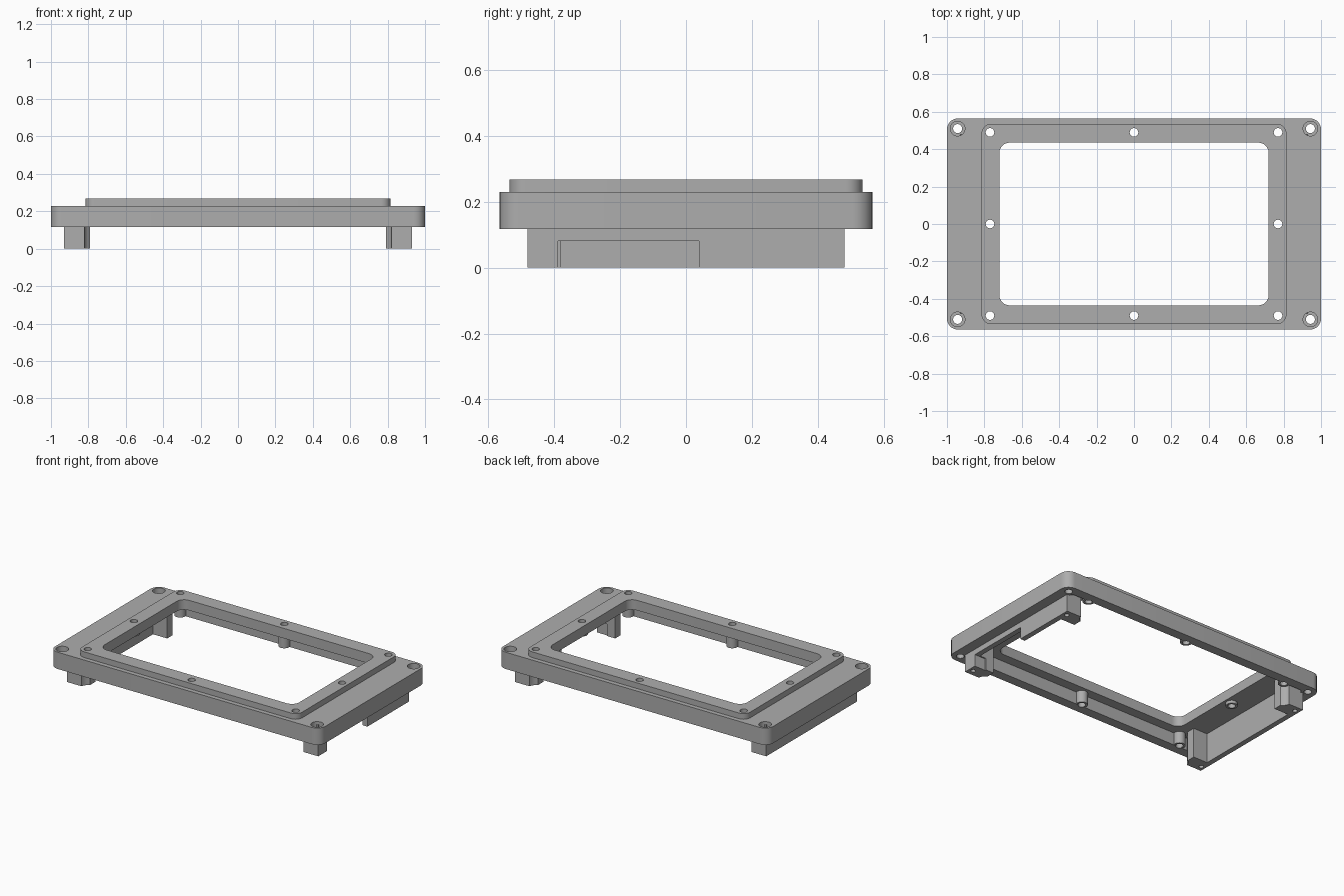
import bpy, bmesh
from math import cos, sin, pi, radians

cube = bpy.data.objects.get("Cube")
if cube:
    bpy.data.objects.remove(cube, do_unlink=True)

grey = bpy.data.materials.new("neutral grey")
grey.use_nodes = True
color = (0.42, 0.42, 0.42, 1)
grey.diffuse_color = color
grey.node_tree.nodes["Principled BSDF"].inputs["Base Color"].default_value = color


def prism(name, points, z0, z1):
    """Extrude a plan outline from z0 to z1."""
    bm = bmesh.new()
    face = bm.faces.new([bm.verts.new((x, y, z0)) for x, y in points])
    ext = bmesh.ops.extrude_face_region(bm, geom=[face])
    top = [v for v in ext["geom"] if isinstance(v, bmesh.types.BMVert)]
    bmesh.ops.translate(bm, verts=top, vec=(0, 0, z1 - z0))
    bmesh.ops.recalc_face_normals(bm, faces=bm.faces)
    mesh = bpy.data.meshes.new(name)
    bm.to_mesh(mesh)
    bm.free()
    mesh.materials.append(grey)
    obj = bpy.data.objects.new(name, mesh)
    bpy.context.collection.objects.link(obj)
    return obj


def circle(x, y, r, start=0, sweep=2 * pi, n=32):
    return [(x + r * cos(start + sweep * i / n), y + r * sin(start + sweep * i / n))
            for i in range(n)]


def rounded(hx, hy, r):
    """Rounded rectangle outline with half sizes hx, hy."""
    pts = []
    for i, (sx, sy) in enumerate([(1, 1), (-1, 1), (-1, -1), (1, -1)]):
        pts += circle(sx * (hx - r), sy * (hy - r), r, i * pi / 2, pi / 2 * 8 / 7, 8)
    return pts


def combine(target, tool, operation):
    """Apply a boolean and discard the tool object."""
    tool.hide_render = True
    mod = target.modifiers.new("bool", "BOOLEAN")
    mod.operation, mod.solver, mod.object = operation, "EXACT", tool
    bpy.context.view_layer.objects.active = target
    bpy.ops.object.modifier_apply(modifier=mod.name)
    bpy.data.objects.remove(tool, do_unlink=True)


def cut(target, points, z0, z1):
    combine(target, prism("cutter", points, z0, z1), "DIFFERENCE")


def add(target, points, z0, z1):
    combine(target, prism("addition", points, z0, z1), "UNION")


# Flange with raised bezel, hollow underside and window opening
frame = prism("bezel_frame", rounded(1, 0.565, 0.06), 0.117, 0.229)
add(frame, rounded(0.815, 0.535, 0.05), 0.15, 0.267)
cut(frame, rounded(0.91, 0.5, 0.02), 0, 0.2)
cut(frame, rounded(0.72, 0.435, 0.055), 0, 0.4)

# Screw bosses around the bezel, then their through holes
screws = [(x, y) for x in (-0.77, 0, 0.77) for y in (-0.49, 0, 0.49) if x or y]
for x, y in screws:
    add(frame, circle(x, y, 0.036), 0.12 if y else 0.18, 0.22)
for x, y in screws:
    cut(frame, circle(x, y, 0.023), 0, 0.4)

# Counterbored mounting holes in the flange corners
for x in (-0.943, 0.943):
    for y in (-0.51, 0.51):
        cut(frame, circle(x, y, 0.024), 0, 0.4)
        cut(frame, circle(x, y, 0.039), 0.175, 0.4)

# End walls with corner feet, scalloped around the screw bosses
half = [(0.895, 0.38), (0.79, 0.38), (0.79, 0.437), (0.805, 0.447),
        (0.817, 0.463), (0.822, 0.48), (0.93, 0.48)]
outline = half + [(x, -y) for x, y in reversed(half)]
walls = []
for side, name in ((1, "left_end_wall"), (-1, "right_end_wall")):
    wall = prism(name, [(side * x, y) for x, y in outline], 0, 0.21)
    for y in (-0.44, 0.44):
        cut(wall, circle(side * 0.9, y, 0.015, n=16), -0.1, 0.08)
    walls.append(wall)

# Cable slot in one end wall
cut(walls[0], [(0.85, -0.388), (0.95, -0.388), (0.95, 0.04), (0.85, 0.04)], -0.1, 0.08)

# Smooth the round surfaces, keep edges crisp
for obj in [frame] + walls:
    bpy.ops.object.select_all(action="DESELECT")
    obj.select_set(True)
    bpy.context.view_layer.objects.active = obj
    bpy.ops.object.shade_smooth_by_angle(angle=radians(30))
